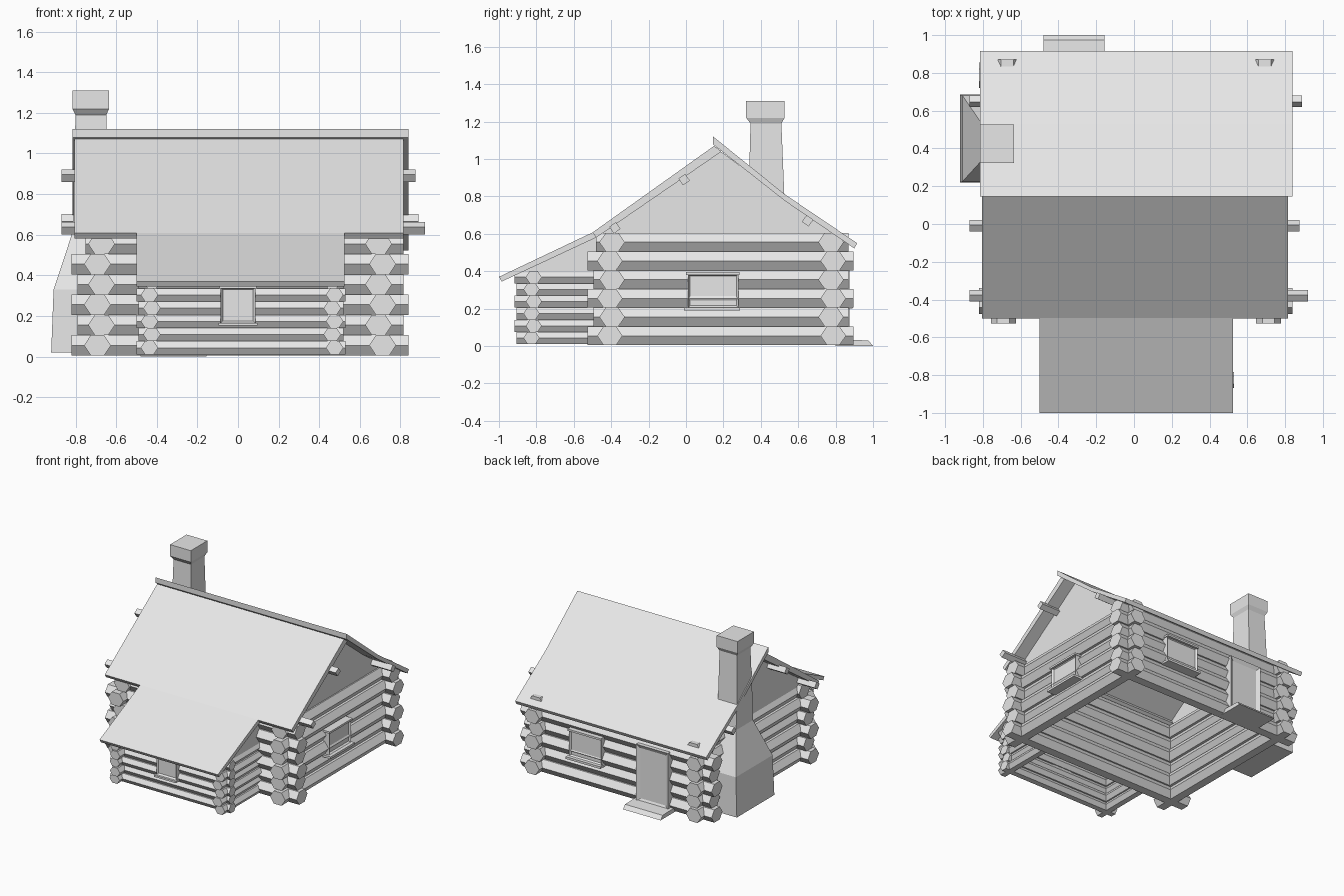
import bpy, bmesh, math
from mathutils import Vector

if "Cube" in bpy.data.objects:
    bpy.data.objects.remove(bpy.data.objects["Cube"])

grey = bpy.data.materials.new("pale_grey")
grey.diffuse_color = (0.8, 0.8, 0.8, 1)
grey.use_nodes = True
grey.node_tree.nodes["Principled BSDF"].inputs["Base Color"].default_value = grey.diffuse_color


def finish(name, bm):
    bmesh.ops.recalc_face_normals(bm, faces=bm.faces)
    me = bpy.data.meshes.new(name)
    bm.to_mesh(me)
    bm.free()
    me.materials.append(grey)
    ob = bpy.data.objects.new(name, me)
    bpy.context.collection.objects.link(ob)
    return ob


def loft(bm, rings):
    """Skin a list of point rings and close both ends."""
    vs = [[bm.verts.new(p) for p in r] for r in rings]
    n = len(vs[0])
    for a, b in zip(vs, vs[1:]):
        for i in range(n):
            bm.faces.new((a[i], a[(i + 1) % n], b[(i + 1) % n], b[i]))
    bm.faces.new(vs[0][::-1])
    bm.faces.new(vs[-1])


def prism_x(name, profile, x0, x1):
    """Extrude a y-z profile along x."""
    bm = bmesh.new()
    loft(bm, [[(x, y, z) for y, z in profile] for x in (x0, x1)])
    return finish(name, bm)


def log(bm, axis, across, z, start, end, r, h):
    """Six-sided log with flat top and bottom."""
    sec = [(r, 0), (r / 2, h), (-r / 2, h), (-r, 0), (-r / 2, -h), (r / 2, -h)]
    if axis == "x":
        loft(bm, [[(t, across + a, z + b) for a, b in sec] for t in (start, end)])
    else:
        loft(bm, [[(across + a, t, z + b) for a, b in sec] for t in (start, end)])


def box(name, x0, x1, y0, y1, z0, z1):
    return prism_x(name, [(y0, z0), (y1, z0), (y1, z1), (y0, z1)], x0, x1)


def framed_panel(name, x0, x1, y0, y1, z0, z1, out, border):
    """Box whose outward face is inset and pushed back to leave a frame."""
    ob = box(name, x0, x1, y0, y1, z0, z1)
    bm = bmesh.new()
    bm.from_mesh(ob.data)
    out = Vector(out)
    bm.normal_update()
    face = max(bm.faces, key=lambda f: f.normal.dot(out))
    bmesh.ops.inset_region(bm, faces=[face], thickness=border)
    bmesh.ops.translate(bm, verts=face.verts, vec=out * -0.015)
    bm.to_mesh(ob.data)
    bm.free()


# Main cabin log walls: six courses, alternate courses a little longer
walls = {n: bmesh.new() for n in ("front", "back", "left", "right")}
for i in range(6):
    z = 0.055 + 0.1 * i
    odd = i % 2          # even courses reach furthest
    e = 0.0 if not odd else 0.03
    if i == 4:
        e = 0.0
    longer = i % 2 == 0
    x0, x1 = (-0.82, 0.84) if longer else (-0.79, 0.815)
    y0, y1 = (-0.527, 0.895) if longer else (-0.495, 0.87)
    if i == 5:
        x0, y0 = -0.75, -0.48
    shift = 0.012 if longer else -0.008
    log(walls["front"], "x", -0.40 - shift * 0.6, z, x0, x1, 0.068, 0.05)
    log(walls["back"], "x", 0.78 + shift * 0.6, z, x0, x1, 0.068, 0.05)
    log(walls["left"], "y", -0.68 - shift, z, y0, y1, 0.066, 0.05)
    log(walls["right"], "y", 0.70 + shift, z, y0, y1, 0.066, 0.05)
for n, bm in walls.items():
    finish("main_wall_" + n, bm)

# Annex log walls, with thinner logs
walls = {n: bmesh.new() for n in ("front", "left", "right")}
for i in range(6):
    z = 0.043 + 0.065 * i
    longer = i % 2 == 0
    x0, x1 = (-0.50, 0.53) if longer else (-0.49, 0.52)
    y0 = -0.905 if longer else -0.918
    s = 0.006 if longer else -0.006
    log(walls["front"], "x", -0.82 - s, z, x0, x1, 0.043, 0.0325)
    log(walls["left"], "y", -0.43 - s, z, y0, -0.40, 0.043, 0.0325)
    log(walls["right"], "y", 0.47 + s, z, y0, -0.40, 0.043, 0.0325)
for n, bm in walls.items():
    finish("annex_wall_" + n, bm)

# Roof slabs
prism_x("roof_front", [(0.15, 1.07), (-0.50, 0.607), (-0.48, 0.58), (0.19, 1.04)],
        -0.805, 0.815)
prism_x("roof_back", [(0.145, 1.12), (0.53, 0.81), (0.915, 0.55),
                      (0.90, 0.522), (0.53, 0.775), (0.145, 1.078)], -0.815, 0.84)
prism_x("roof_annex", [(-0.49, 0.612), (-1.0, 0.37), (-0.985, 0.345), (-0.47, 0.585)],
        -0.50, 0.525)

# Gable walls above the logs
for name, x in (("left", -0.69), ("right", 0.69)):
    prism_x("gable_" + name, [(-0.47, 0.59), (0.18, 1.045), (0.53, 0.785), (0.84, 0.575)],
            x - 0.025, x + 0.025)
for name, x in (("left", -0.435), ("right", 0.475)):
    prism_x("annex_gable_" + name, [(-0.93, 0.38), (-0.48, 0.595), (-0.40, 0.62), (-0.40, 0.38)],
            x - 0.015, x + 0.015)

# Roof purlins, square beams turned to the slope
for name, y, z, tilt, x0, x1 in (("upper", -0.01, 0.89, 35, -0.87, 0.875),
                                 ("lower", -0.38, 0.632, 35, -0.87, 0.92),
                                 ("back", 0.65, 0.67, -36, -0.87, 0.89)):
    pts = []
    for k in range(4):
        a = math.radians(45 + 90 * k + tilt)
        pts.append((y + 0.031 * math.cos(a), z + 0.031 * math.sin(a)))
    prism_x("purlin_" + name, pts, x0, x1)

# Chimney: wide hearth base, tapered shoulder, shaft and flared cap
bm = bmesh.new()
loft(bm, [[(a, c, z), (b, c, z), (b, d, z), (a, d, z)] for z, a, b, c, d in (
    (0.02, -0.92, -0.69, 0.22, 0.685),
    (0.33, -0.908, -0.69, 0.225, 0.68),
    (0.62, -0.812, -0.645, 0.33, 0.54),
    (0.82, -0.81, -0.645, 0.335, 0.525),
    (1.19, -0.80, -0.648, 0.345, 0.51),
    (1.22, -0.815, -0.635, 0.322, 0.527),
    (1.31, -0.815, -0.635, 0.322, 0.527))])
finish("chimney", bm)

# Windows with sills and lintels
framed_panel("front_window", -0.085, 0.085, -0.89, -0.80, 0.165, 0.34, (0, -1, 0), 0.015)
box("front_window_sill", -0.095, 0.095, -0.905, -0.80, 0.152, 0.166)
box("front_window_lintel", -0.09, 0.09, -0.897, -0.80, 0.335, 0.347)
framed_panel("right_window", 0.68, 0.785, 0.01, 0.28, 0.205, 0.385, (1, 0, 0), 0.015)
box("right_window_sill", 0.68, 0.81, -0.01, 0.29, 0.19, 0.207)
box("right_window_lintel", 0.68, 0.795, 0.0, 0.285, 0.38, 0.395)
framed_panel("back_window", 0.13, 0.41, 0.76, 0.865, 0.215, 0.42, (0, 1, 0), 0.015)
box("back_window_sill", 0.12, 0.42, 0.76, 0.89, 0.20, 0.217)
box("back_window_lintel", 0.125, 0.415, 0.76, 0.875, 0.415, 0.43)

# Back door and its sloping step
framed_panel("back_door", -0.455, -0.18, 0.76, 0.875, 0.02, 0.47, (0, 1, 0), 0.04)
prism_x("door_step", [(0.80, 0.0), (1.0, 0.0), (0.975, 0.03), (0.80, 0.035)], -0.48, -0.155)
